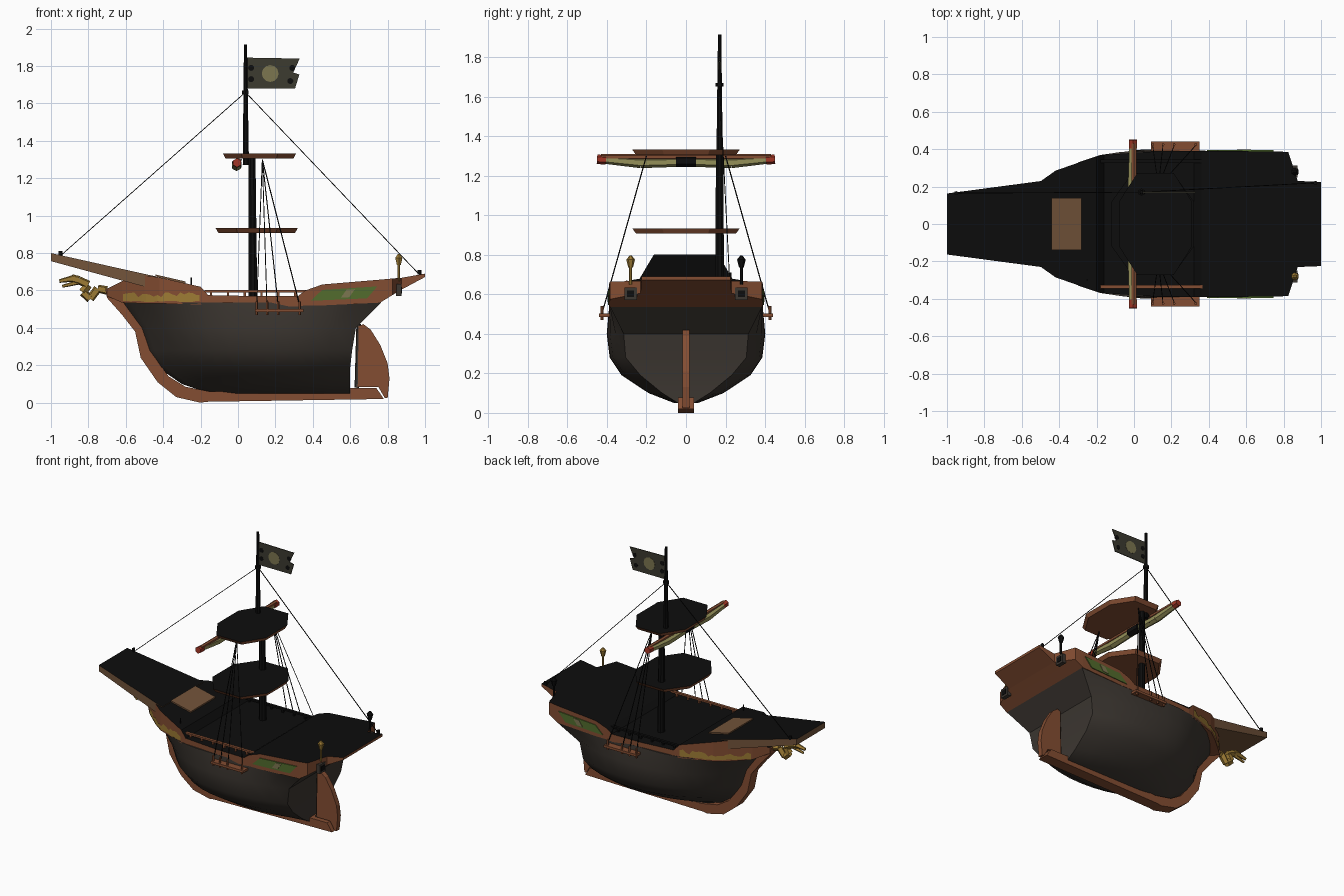
import bpy, bmesh, math, random
from mathutils import Vector

if "Cube" in bpy.data.objects:
    bpy.data.objects.remove(bpy.data.objects["Cube"])

random.seed(4)


def mat(name, *c):
    m = bpy.data.materials.new(name)
    m.diffuse_color = (*c, 1)
    m.use_nodes = True
    m.node_tree.nodes["Principled BSDF"].inputs["Base Color"].default_value = m.diffuse_color
    return m


BLACK = mat("black", .004, .004, .004)
BROWN = mat("red_brown_wood", .23, .075, .032)
HULL = mat("dark_hull_wood", .046, .038, .031)
GOLD = mat("gold", .34, .2, .035)
TAN = mat("light_brown_wood", .17, .087, .042)
GREEN = mat("green_paint", .085, .15, .026)
OLIVE = mat("olive_sail", .3, .28, .1)
RED = mat("red_paint", .35, .035, .018)
FLAG = mat("flag_cloth", .045, .043, .03)
CREAM = mat("pale_olive", .2, .18, .08)


def build(name, verts, faces, *mats, rule=None, smooth=False):
    bm = bmesh.new()
    vs = [bm.verts.new(v) for v in verts]
    for f in faces:
        bm.faces.new([vs[i] for i in f])
    bmesh.ops.recalc_face_normals(bm, faces=bm.faces)
    bm.normal_update()
    if rule:
        for f in bm.faces:
            f.material_index = rule(f)
    me = bpy.data.meshes.new(name)
    bm.to_mesh(me)
    bm.free()
    for m in mats:
        me.materials.append(m)
    ob = bpy.data.objects.new(name, me)
    bpy.context.collection.objects.link(ob)
    if smooth:
        bpy.ops.object.select_all(action='DESELECT')
        ob.select_set(True)
        bpy.context.view_layer.objects.active = ob
        bpy.ops.object.shade_smooth_by_angle(angle=math.radians(35))
    return ob


def loft(name, rings, *mats, **kw):
    # closed solid through equal-length rings
    n = len(rings[0])
    verts = [p for r in rings for p in r]
    faces = [(k * n + i, k * n + (i + 1) % n, (k + 1) * n + (i + 1) % n, (k + 1) * n + i)
             for k in range(len(rings) - 1) for i in range(n)]
    faces += [tuple(range(n)), tuple(range(len(verts) - n, len(verts)))]
    return build(name, verts, faces, *mats, **kw)


def prism(name, pts, y0, y1, m):
    return loft(name, [[(x, y, z) for x, z in pts] for y in (y0, y1)], m)


def box(name, x0, x1, y0, y1, z0, z1, m):
    return prism(name, [(x0, z0), (x1, z0), (x1, z1), (x0, z1)], y0, y1, m)


def rod(name, p, q, r, m, n=6, r2=None):
    p, q = Vector(p), Vector(q)
    rot = (q - p).to_track_quat('Z', 'Y')
    ring = lambda c, rad: [c + rot @ Vector((rad * math.cos(2 * math.pi * (i + .5) / n),
                                             rad * math.sin(2 * math.pi * (i + .5) / n), 0)) for i in range(n)]
    return loft(name, [ring(p, r), ring(q, r if r2 is None else r2)], m, smooth=n > 6)


top_black = lambda f: 0 if f.normal.z > .5 else 1

# hull: waterlines (z, bow x, stern x, half breadth, transom half breadth)
LEVELS = [(.05, -.15, .6, .06, .04), (.1, -.3, .6, .19, .12), (.19, -.43, .6, .325, .23),
          (.28, -.49, .61, .385, .305), (.4, -.53, .63, .4, .315), (.535, -.63, .765, .388, .383)]
rings = []
for z, xf, xb, b, t in LEVELS:
    side = []
    for i in range(13):
        x = xf + (xb - xf) * (i / 12) ** 1.3
        s = min((x - xf) / .75, 1)
        y = b * (1 - (1 - s) ** 3) + .015 * (1 - s)
        a = max(0, (x - .2) / (xb - .2))
        side.append((x, y + (t - y) * a * a, z))
    rings.append(side + [(x, -y, z) for x, y, z in reversed(side)])
loft("hull", rings, HULL, smooth=True)

# upper planking and deck: stations (x, half breadth, top z, bottom z)
ST = [(-.7, .04, .61, .57), (-.62, .125, .65, .535), (-.5, .228, .68, .53), (-.42, .285, .67, .53),
      (-.2, .362, .62, .525), (-.16, .37, .575, .52), (.1, .387, .57, .515), (.32, .39, .57, .515),
      (.36, .39, .6, .52), (.45, .39, .632, .52), (.76, .388, .658, .535), (.825, .385, .664, .575),
      (.875, .23, .668, .605), (1.0, .225, .69, .672)]
loft("upper_planking", [[(x, -y, b), (x, y, b), (x, y, t), (x, -y, t)] for x, y, t, b in ST],
     BLACK, BROWN, rule=top_black)


def plan(x):
    for a, b in zip(ST, ST[1:]):
        if a[0] <= x <= b[0]:
            return a[1] + (b[1] - a[1]) * (x - a[0]) / (b[0] - a[0])


# stem and keel
prism("stem_and_keel", [(.78, .02), (-.17, .005), (-.2, 0), (-.33, .03), (-.43, .11), (-.52, .24), (-.55, .38),
                        (-.62, .47), (-.7, .56), (-.71, .61), (-.6, .6), (-.53, .47), (-.48, .38), (-.45, .25),
                        (-.37, .14), (-.28, .085), (-.15, .06), (.62, .078), (.74, .078)], -.04, .04, BROWN)
prism("rudder", [(.64, .085), (.645, .41), (.67, .42), (.71, .39), (.76, .31), (.8, .21), (.81, .13),
                 (.8, .025), (.785, .025), (.75, .085)], -.018, .018, BROWN)
rod("rudder_stock", (.635, 0, .08), (.645, 0, .42), .012, HULL)

# wide bowsprit
loft("bowsprit", [[(x, -y, b), (x, y, b), (x, y, t), (x, -y, t)] for x, y, t, b in
                  [(-1, .163, .8, .757), (-.48, .232, .684, .615), (-.44, .236, .676, .605)]],
     BLACK, TAN, rule=top_black)
loft("hatch", [[(-.44, y, .685), (-.28, y, .648), (-.28, y, .638), (-.44, y, .675)] for y in (-.14, .14)], TAN)

# figurehead: bent neck, open jaws and crest
path = [(-.70, .6), (-.75, .61), (-.79, .555), (-.83, .59), (-.8, .63), (-.85, .655), (-.89, .665)]
for (a, b), (c, d) in zip(path, path[1:]):
    rod("figurehead_neck", (a, 0, b), (c, 0, d), .024, GOLD, 5, .022)
rod("figurehead_upper_jaw", (-.87, 0, .667), (-.955, 0, .65), .02, GOLD, 5, .01)
rod("figurehead_lower_jaw", (-.85, 0, .645), (-.94, 0, .622), .014, GOLD, 5, .008)

for s in (-1, 1):
    # gilded scroll strip along the bow
    xs = [-.615 + .0205 * i for i in range(21)]
    lo = [(x, s * (plan(x) + .005), .545 - .008 * random.random()) for x in xs]
    hi = [(x, s * (plan(x) + .005), .562 + .03 * random.random()) for x in xs]
    n = len(xs)
    build("gilded_scroll", lo + hi, [(i, i + 1, n + i + 1, n + i) for i in range(n - 1)], GOLD)
    # quarter panel
    prism("quarter_panel", [(.39, .545), (.69, .558), (.745, .622), (.45, .603)], s * .387, s * .395, GREEN)
    prism("panel_crest", [(.55, .562), (.595, .564), (.625, .607), (.58, .604)], s * .393, s * .398, CREAM)
    # channel with shrouds
    box("channel", .09, .35, s * .37, s * .44, .485, .502, BROWN)
    for x in (.1, .155, .215, .33):
        rod("shroud", (.13, s * .2, 1.3), (x, s * .42, .52), .003, BLACK, 4)
        rod("deadeye", (x, s * .425, .47), (x, s * .425, .54), .008, BROWN, 5)
    # waist rail
    m = BROWN if s < 0 else BLACK
    box("waist_rail", -.18, .4, s * .325, s * .345, .59, .602, m)
    for i in range(6):
        x = -.15 + i * .09
        box("rail_post", x, x + .012, s * .328, s * .342, .56, .592, m)
    # stern lantern and port
    m = GOLD if s < 0 else BLACK
    rod("lantern_post", (.86, s * .28, .65), (.86, s * .28, .74), .008, m)
    rod("lantern", (.86, s * .28, .735), (.86, s * .28, .775), .012, m, 6, .022)
    rod("lantern_cap", (.86, s * .28, .775), (.86, s * .28, .795), .022, m, 6, .006)
    box("stern_port", .845, .874, s * .248, s * .312, .57, .635, HULL)
    box("stern_port_inner", .874, .878, s * .262, s * .298, .585, .62, BLACK)
rod("belaying_pin", (-.25, -.3, .62), (-.25, -.3, .67), .004, BLACK, 4)

# masts
MY = .17
rod("lower_mast", (.08, MY, .55), (.075, MY, 1.31), .025, BLACK, 8, .02)
rod("upper_mast", (.042, MY, 1.27), (.04, MY, 1.915), .018, BLACK, 8, .009)
rod("mast_collar", (.04, MY, 1.65), (.04, MY, 1.67), .02, BLACK, 6)

# tops: eight-sided platforms
for name, cx, hx, z in (("upper_top", .115, .195, 1.305), ("lower_top", .1, .22, .907)):
    half = [(1, -.12), (1, .12), (.5, .272), (-.5, .272), (-1, .12), (-1, -.12), (-.5, -.272), (.5, -.272)]
    loft(name, [[(cx + a * hx * k, b * k, z + h) for a, b in half] for k, h in ((.93, 0), (1, .027))],
         BLACK, BROWN, rule=top_black)

# yard with furled sail
rod("yard", (0, -.43, 1.295), (0, .43, 1.295), .014, BROWN)
for s in (-1, 1):
    rod("furled_sail", (-.008, 0, 1.27), (-.008, s * .23, 1.265), .024, OLIVE, 6, .027)
    rod("furled_sail_end", (-.008, s * .23, 1.265), (-.008, s * .41, 1.28), .027, OLIVE, 6, .02)
    rod("yard_tip", (-.005, s * .405, 1.28), (-.005, s * .45, 1.283), .024, RED)
rod("sail_tie", (-.006, -.05, 1.274), (-.006, .05, 1.274), .03, BLACK)
hook = [(.02, 1.3), (-.015, 1.285), (-.028, 1.262), (-.01, 1.245), (.012, 1.255)]
for (a, b), (c, d) in zip(hook, hook[1:]):
    rod("yard_hook", (a, MY, b), (c, MY, d), .005, BLACK, 4)

# stays
for end in ((-.95, .165, .785), (.97, .22, .685)):
    rod("stay", (.04, MY, 1.66), end, .003, BLACK, 4)
    rod("stay_block", end, (end[0], end[1], end[2] + .025), .012, BLACK, 5)

# flag with swallow tail, painted disc and spots
prism("flag", [(.045, 1.68), (.305, 1.68), (.328, 1.755), (.295, 1.765), (.33, 1.84), (.045, 1.845)],
      MY - .003, MY + .003, FLAG)


def disc(name, x, z, r, m):
    prism(name, [(x + r * math.cos(i * math.pi / 6), z + r * math.sin(i * math.pi / 6)) for i in range(12)],
          MY - .0045, MY + .0045, m)


disc("flag_disc", .172, 1.76, .045, CREAM)
for x, z in ((.07, 1.73), (.07, 1.79), (.29, 1.79), (.28, 1.72)):
    disc("flag_spot", x, z, .016, BLACK)
